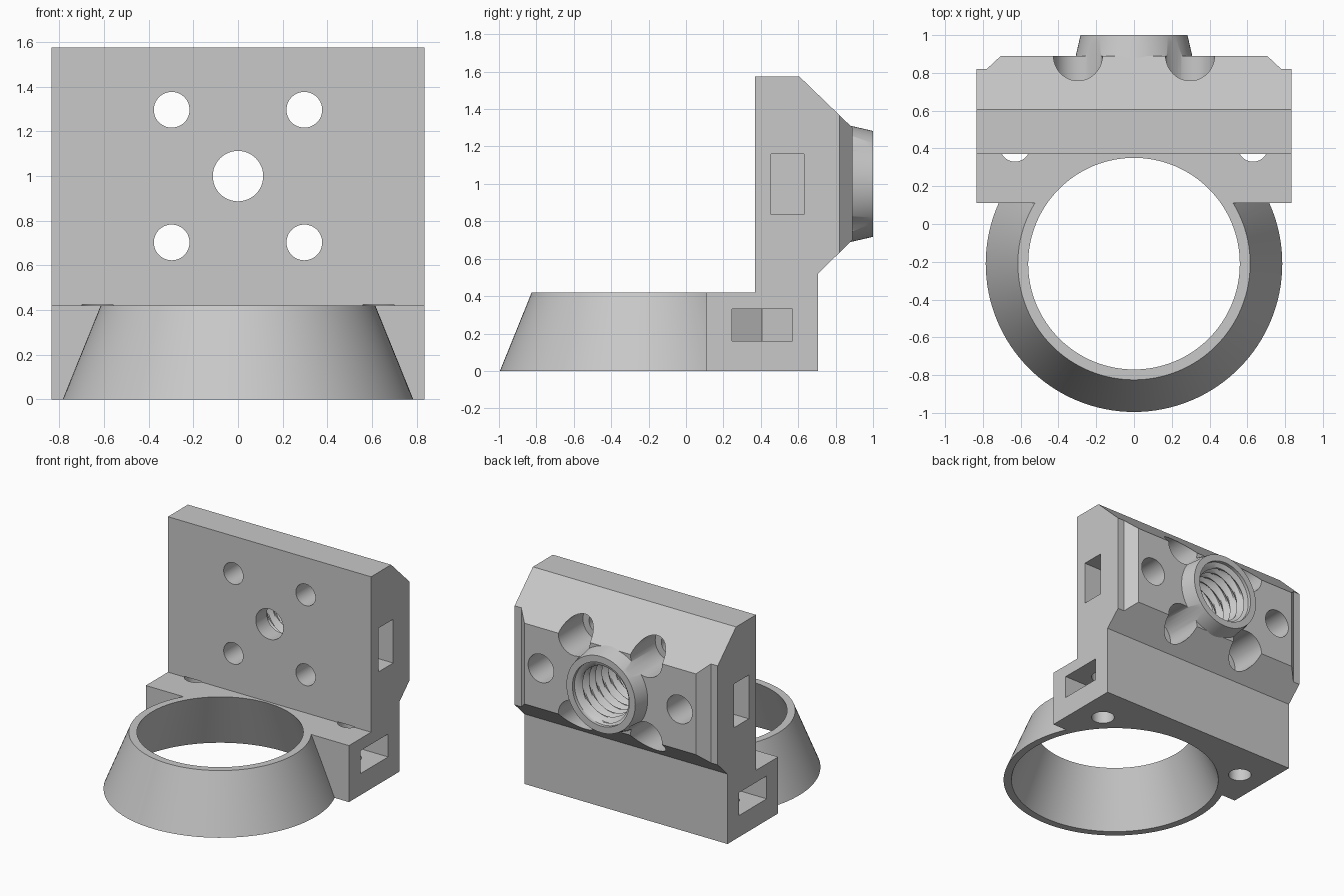
import bpy, bmesh, math
from mathutils import Matrix, Vector

if "Cube" in bpy.data.objects:
    bpy.data.objects.remove(bpy.data.objects["Cube"], do_unlink=True)

grey = bpy.data.materials.new("light grey")
grey.use_nodes = True
grey.diffuse_color = (0.58, 0.58, 0.58, 1)
grey.node_tree.nodes["Principled BSDF"].inputs["Base Color"].default_value = (0.58, 0.58, 0.58, 1)


def finish(bm, name):
    bmesh.ops.recalc_face_normals(bm, faces=bm.faces)
    mesh = bpy.data.meshes.new(name)
    bm.to_mesh(mesh)
    bm.free()
    mesh.materials.append(grey)
    obj = bpy.data.objects.new(name, mesh)
    bpy.context.collection.objects.link(obj)
    return obj


def prism(name, points, axis, lo, hi):
    """Extrude a profile: (y, z) points along x, or (x, y) points along z."""
    bm = bmesh.new()
    place = (lambda p: (lo, *p)) if axis == "x" else (lambda p: (*p, lo))
    face = bm.faces.new([bm.verts.new(place(p)) for p in points])
    moved = bmesh.ops.extrude_face_region(bm, geom=[face])["geom"]
    step = Vector((hi - lo, 0, 0) if axis == "x" else (0, 0, hi - lo))
    bmesh.ops.translate(bm, vec=step, verts=[v for v in moved if isinstance(v, bmesh.types.BMVert)])
    return finish(bm, name)


def cone(name, axis, centre, lo, hi, r_lo, r_hi=None, sides=48):
    """Round solid along y (centre is x, z) or along z (centre is x, y)."""
    mid, (a, b) = (lo + hi) / 2, centre
    if axis == "y":
        matrix = Matrix.Translation((a, mid, b)) @ Matrix.Rotation(-math.pi / 2, 4, "X")
    else:
        matrix = Matrix.Translation((a, b, mid))
    bm = bmesh.new()
    bmesh.ops.create_cone(bm, cap_ends=True, segments=sides, radius1=r_lo,
                          radius2=r_lo if r_hi is None else r_hi, depth=hi - lo, matrix=matrix)
    return finish(bm, name)


def thread(name, lo, hi, pitch, r_minor, r_major, sides=48):
    """Screw-shaped solid along y at z = 1, with a plain mouth at the back."""
    bm = bmesh.new()
    rows = []
    count = round((hi - lo) / (pitch / 6))
    for j in range(count + 1):
        y = lo + (hi - lo) * j / count
        row = []
        for i in range(sides):
            wave = abs(2 * ((y / pitch - i / sides) % 1) - 1)
            r = r_major + 0.006 if y > 0.975 else r_minor + (r_major - r_minor) * wave
            t = 2 * math.pi * i / sides
            row.append(bm.verts.new((r * math.cos(t), y, 1 + r * math.sin(t))))
        rows.append(row)
    for low, high in zip(rows, rows[1:]):
        for i in range(sides):
            k = (i + 1) % sides
            bm.faces.new((low[i], low[k], high[k], high[i]))
    bm.faces.new(rows[0])
    bm.faces.new(rows[-1])
    bmesh.ops.triangulate(bm, faces=bm.faces)
    return finish(bm, name)


def combine(body, tool, operation):
    mod = body.modifiers.new("combine", "BOOLEAN")
    mod.operation, mod.solver, mod.object = operation, "EXACT", tool
    bpy.ops.object.select_all(action="DESELECT")
    bpy.context.view_layer.objects.active = body
    body.select_set(True)
    bpy.ops.object.modifier_apply(modifier=mod.name)
    bpy.data.objects.remove(tool, do_unlink=True)


# Upright plate with its foot and sloped back
profile = [(0.11, 0), (0.11, 0.42), (0.37, 0.42), (0.37, 1.575), (0.605, 1.575),
           (0.89, 1.30), (0.89, 0.70), (0.705, 0.52), (0.705, 0)]
body = prism("mounting_bracket", profile, "x", -0.835, 0.835)

# Tapered ring and threaded boss
combine(body, cone("ring", "z", (0, -0.21), 0, 0.42, 0.785, 0.615, 128), "UNION")
combine(body, cone("boss", "y", (0, 1), 0.84, 1.0, 0.32, 0.283, 64), "UNION")

# Ring opening
combine(body, cone("ring_bore", "z", (0, -0.21), -0.04, 0.46, 0.746, 0.544, 128), "DIFFERENCE")

for s in (-1, 1):
    # Bevelled rear side edges
    edge = [(s * 0.695, 0.8993), (s * 0.78, 0.82), (s * 0.9, 0.82), (s * 0.9, 1.1), (s * 0.695, 1.1)]
    combine(body, prism("edge_cut", edge, "z", 0.4, 1.6), "DIFFERENCE")
    # Rear screw hole meeting a side nut slot
    combine(body, cone("rear_hole", "y", (s * 0.57, 1), 0.46, 1.1, 0.105), "DIFFERENCE")
    slot = [(s * 0.41, 0.455), (s * 0.9, 0.455), (s * 0.9, 0.63), (s * 0.41, 0.63)]
    combine(body, prism("upper_slot", slot, "z", 0.835, 1.16), "DIFFERENCE")
    # Vertical screw hole meeting a pointed nut slot
    combine(body, cone("foot_hole", "z", (s * 0.63, 0.41), -0.1, 0.424, 0.08), "DIFFERENCE")
    slot = [(s * 0.9, 0.245), (s * 0.9, 0.57), (s * 0.536, 0.57), (s * 0.442, 0.4075), (s * 0.536, 0.245)]
    combine(body, prism("foot_slot", slot, "z", 0.16, 0.33), "DIFFERENCE")
    # Four plate screw holes with wide rear pockets
    for z in (0.703, 1.297):
        combine(body, cone("plate_hole", "y", (s * 0.297, z), 0.2, 0.8, 0.08), "DIFFERENCE")
        combine(body, cone("pocket", "y", (s * 0.297, z), 0.6, 1.1, 0.13), "DIFFERENCE")

# Centre hole and its thread
combine(body, cone("centre_hole", "y", (0, 1), 0.2, 0.7, 0.113), "DIFFERENCE")
combine(body, thread("thread_cut", 0.5, 1.05, 0.075, 0.19, 0.228), "DIFFERENCE")

bpy.ops.object.select_all(action="DESELECT")
body.select_set(True)
bpy.context.view_layer.objects.active = body
bpy.ops.object.shade_smooth_by_angle(angle=math.radians(30))
